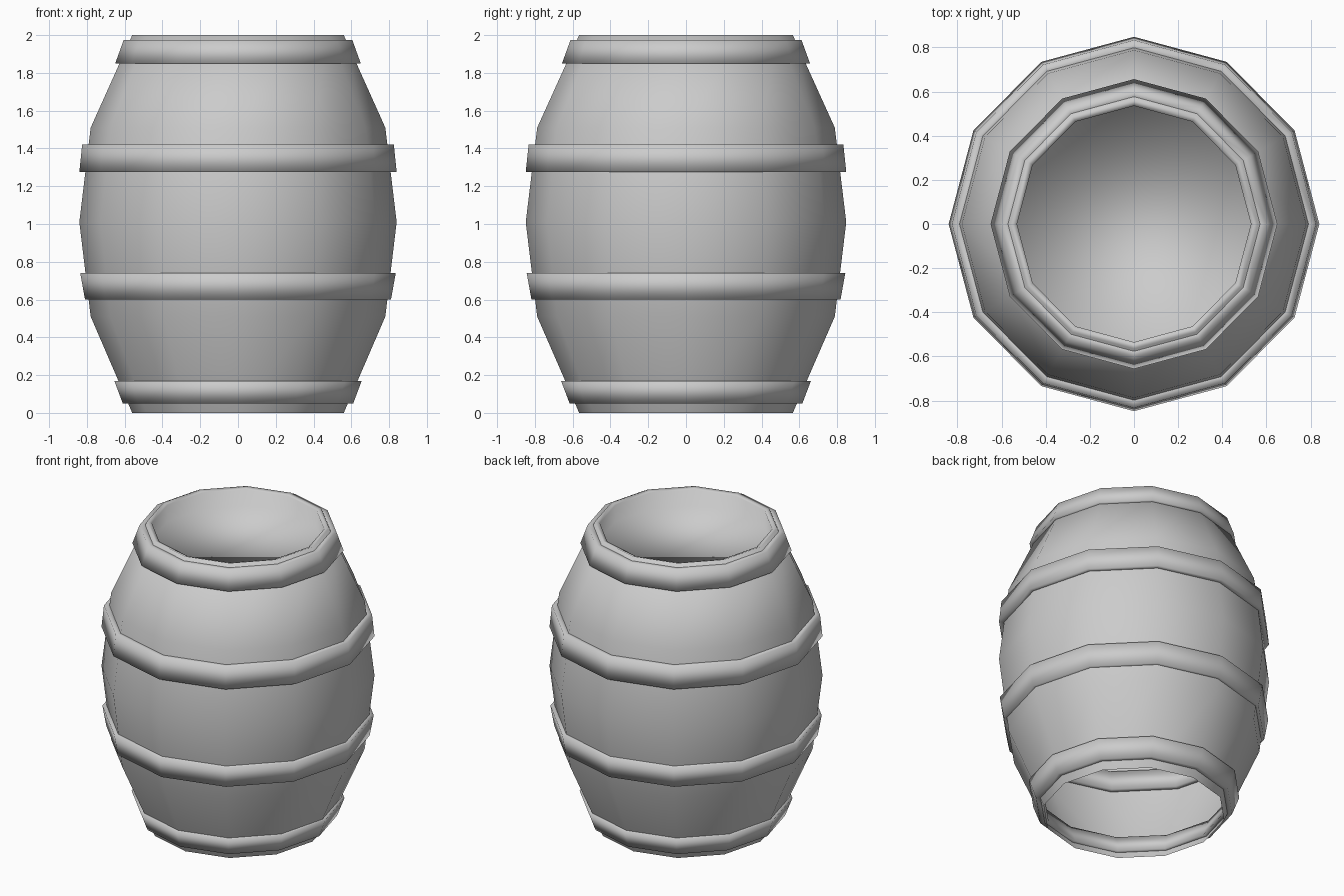
import bpy
from math import cos, sin, tau

if "Cube" in bpy.data.objects:
    bpy.data.objects.remove(bpy.data.objects["Cube"])

SIDES = 12
DEPTH_SCALE = 1.01

grey = bpy.data.materials.new("plain_grey")
grey.use_nodes = True
GREY_COLOUR = (0.6, 0.6, 0.6, 1)
grey.diffuse_color = GREY_COLOUR
grey.node_tree.nodes["Principled BSDF"].inputs["Base Color"].default_value = GREY_COLOUR


def lathe(name, profile, closed=False, cap_end=False):
    """Spin a (radius, height) profile around z."""
    verts = [(r * cos(tau * i / SIDES), DEPTH_SCALE * r * sin(tau * i / SIDES), z)
             for r, z in profile for i in range(SIDES)]
    rows = len(profile)
    faces = []
    for j in range(rows if closed else rows - 1):
        a, b = j * SIDES, (j + 1) % rows * SIDES
        for i in range(SIDES):
            k = (i + 1) % SIDES
            faces.append((a + i, a + k, b + k, b + i))
    if cap_end:
        faces.append(tuple(range((rows - 1) * SIDES, rows * SIDES)))
    mesh = bpy.data.meshes.new(name)
    mesh.from_pydata(verts, [], faces)
    mesh.materials.append(grey)
    mesh.shade_smooth()
    obj = bpy.data.objects.new(name, mesh)
    bpy.context.collection.objects.link(obj)
    return obj


# Bulging single-walled body, open below, with a recessed lid on top
lathe("barrel_body",
      [(0.56, 0), (0.78, 0.51), (0.84, 1.01), (0.78, 1.51), (0.56, 2),
       (0.53, 1.99), (0.53, 1.88)],
      cap_end=True)

# Hoops: (name, lower radius, lower z, upper radius, upper z)
HOOPS = [
    ("bottom_hoop", 0.61, 0.05, 0.655, 0.17),
    ("lower_hoop", 0.81, 0.60, 0.835, 0.74),
    ("upper_hoop", 0.84, 1.275, 0.825, 1.42),
    ("top_hoop", 0.65, 1.85, 0.605, 1.975),
]
THICKNESS = 0.055
for name, r0, z0, r1, z1 in HOOPS:
    lathe(name, [(r0, z0), (r1, z1), (r1 - THICKNESS, z1), (r0 - THICKNESS, z0)],
          closed=True)
